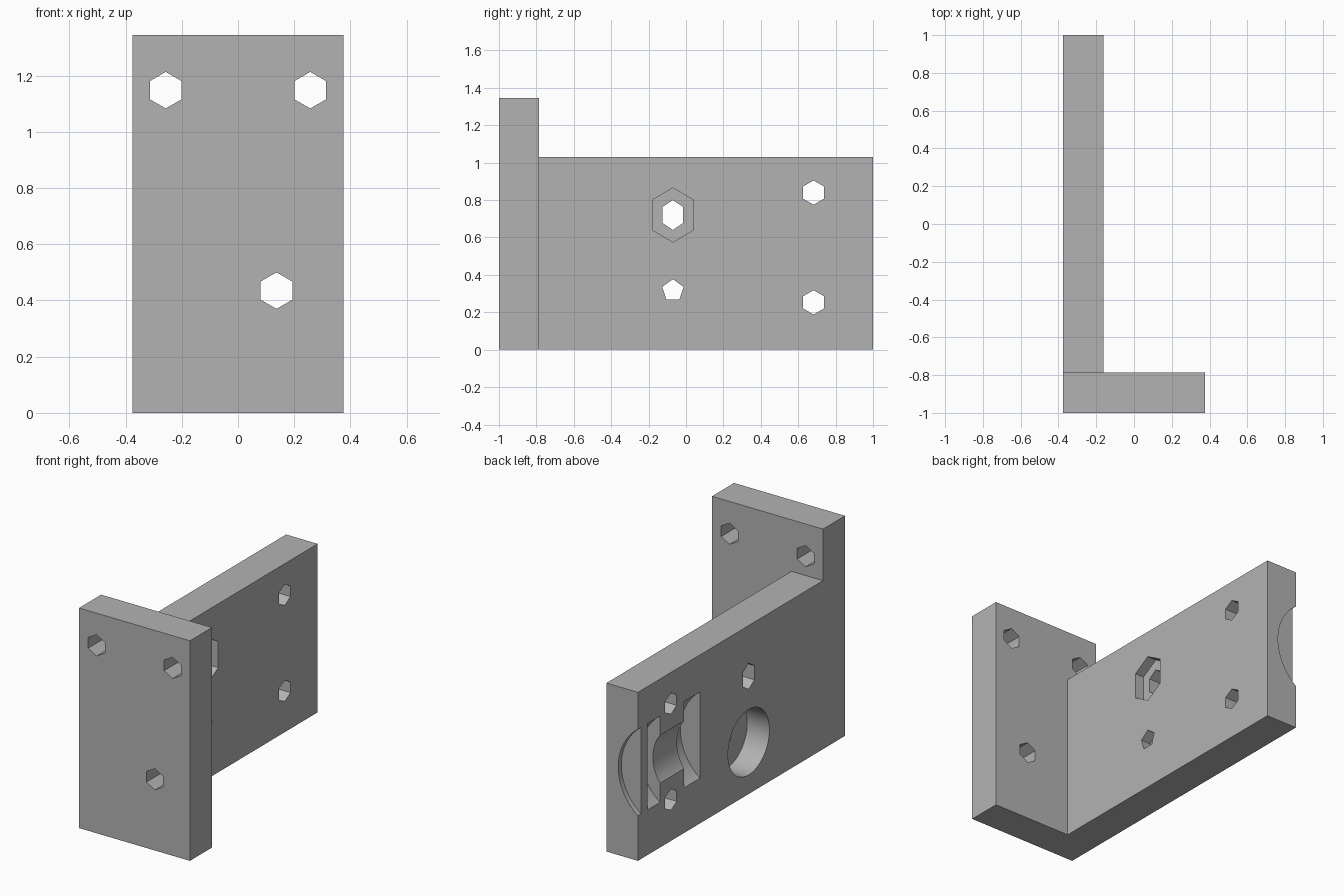
import bpy, bmesh
from math import sin, cos, pi, radians

old = bpy.data.objects.get("Cube")
if old:
    bpy.data.objects.remove(old, do_unlink=True)

grey = bpy.data.materials.new("plain grey")
grey.use_nodes = True
colour = (0.45, 0.45, 0.45, 1)
grey.diffuse_color = colour
grey.node_tree.nodes["Principled BSDF"].inputs["Base Color"].default_value = colour


def prism(name, profile, axis, start, end):
    """Extrude a closed profile along x (profile in y, z) or y (profile in x, z)."""
    bm = bmesh.new()

    def place(p, t):
        return (t, p[0], p[1]) if axis == "x" else (p[0], t, p[1])

    face = bm.faces.new([bm.verts.new(place(p, start)) for p in profile])
    moved = bmesh.ops.extrude_face_region(bm, geom=[face])["geom"]
    for v in moved:
        if isinstance(v, bmesh.types.BMVert):
            v.co["xyz".index(axis)] = end
    bmesh.ops.recalc_face_normals(bm, faces=bm.faces)
    mesh = bpy.data.meshes.new(name)
    bm.to_mesh(mesh)
    bm.free()
    mesh.materials.append(grey)
    obj = bpy.data.objects.new(name, mesh)
    bpy.context.collection.objects.link(obj)
    return obj


def ring(u, v, r, n):
    """Regular polygon with one corner pointing up."""
    return [(u + r * sin(2 * pi * i / n), v + r * cos(2 * pi * i / n)) for i in range(n)]


def tall_hex(u, v, half_width, half_height, half_side):
    right = [(0, half_height), (half_width, half_side), (half_width, -half_side)]
    return [(u + a, v + b) for a, b in right] + [(u - a, v - b) for a, b in right]


def rect(u0, u1, v0, v1):
    return [(u0, v0), (u1, v0), (u1, v1), (u0, v1)]


def combine(target, tool, operation):
    bpy.context.view_layer.objects.active = target
    mod = target.modifiers.new("cut", "BOOLEAN")
    mod.operation = operation
    mod.solver = "EXACT"
    mod.object = tool
    bpy.ops.object.modifier_apply(modifier=mod.name)
    bpy.data.objects.remove(tool, do_unlink=True)


# Two plates joined into a corner bracket
OUT, IN = -0.375, -0.162
bracket = prism("corner_bracket", rect(OUT, 0.375, 0, 1.345), "y", -1, -0.787)
combine(bracket, prism("side_plate", rect(-0.9, 1, 0, 1.03), "x", OUT, IN), "UNION")

cutters = []

# Mounting holes in the front plate
for x, z in [(-0.257, 1.148), (0.257, 1.148), (0.137, 0.435)]:
    cutters.append(prism("front_hole", ring(x, z, 0.065, 6), "y", -1.1, -0.7))

# Holes through the side plate
for z in (0.84, 0.253):
    cutters.append(prism("side_hole", ring(0.682, z, 0.065, 6), "x", -0.5, 0))
cutters.append(prism("pin_hole", ring(-0.07, 0.317, 0.06, 5), "x", -0.5, 0))
cutters.append(prism("bolt_hole", tall_hex(-0.07, 0.72, 0.055, 0.08, 0.043), "x", -0.5, 0))

# Nut recess inside and round recess outside
cutters.append(prism("nut_recess", tall_hex(-0.07, 0.72, 0.11, 0.145, 0.08), "x", IN - 0.06, 0))
cutters.append(prism("round_recess", ring(-0.07, 0.317, 0.2, 64), "x", -0.5, OUT + 0.15))

# Curved bearing seats and shaft groove on the outer face
for radius, y0, y1 in [(0.328, 0.97, 1.1), (0.328, 0.786, 0.905),
                       (0.244, 0.5, 0.83), (0.328, 0.4, 0.553)]:
    cutters.append(prism("bearing_seat", ring(-0.57, 0.54, radius, 96), "y", y0, y1))

for cutter in cutters:
    combine(bracket, cutter, "DIFFERENCE")

# Smooth the round walls, keep corners sharp
bpy.ops.object.select_all(action="DESELECT")
bracket.select_set(True)
bpy.context.view_layer.objects.active = bracket
bpy.ops.object.shade_smooth_by_angle(angle=radians(30))
